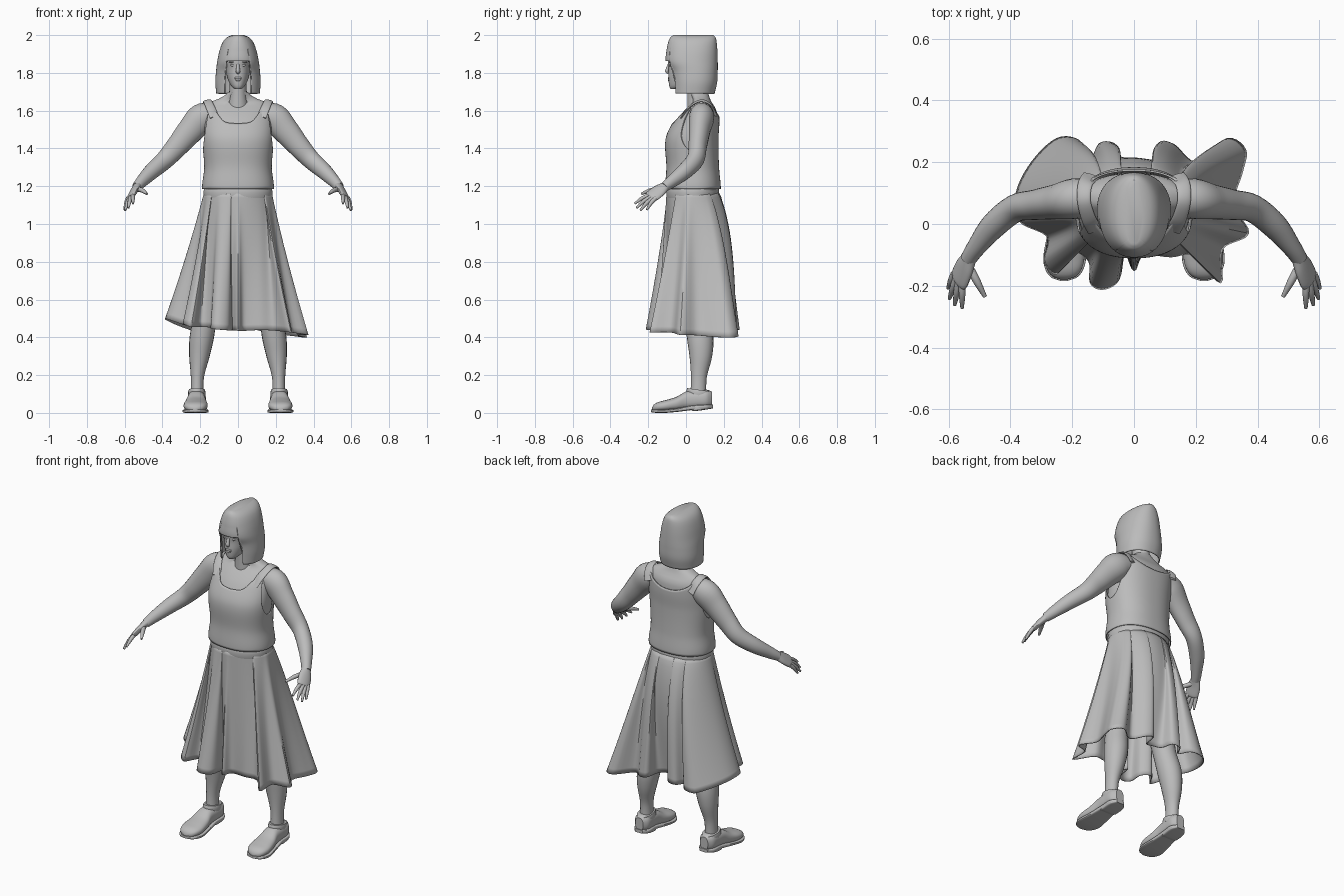
import bpy, bmesh, math
from mathutils import Vector

grey = bpy.data.materials.new("soft_grey")
grey.diffuse_color = (0.5, 0.5, 0.5, 1)


def curve(keys, x):
    """Smooth interpolation of rows (x, v1, v2, ...) at x."""
    x = min(max(x, keys[0][0]), keys[-1][0])
    i = 0
    while i < len(keys) - 2 and x > keys[i + 1][0]:
        i += 1
    a, b = keys[i], keys[i + 1]
    p, q = keys[max(i - 1, 0)], keys[min(i + 2, len(keys) - 1)]
    h = b[0] - a[0]
    t = (x - a[0]) / h
    out = []
    for k in range(1, len(a)):
        m0 = (b[k] - p[k]) / (b[0] - p[0]) * h
        m1 = (q[k] - a[k]) / (q[0] - a[0]) * h
        out.append(a[k] * (2*t**3 - 3*t**2 + 1) + m0 * (t**3 - 2*t**2 + t)
                   + b[k] * (3*t**2 - 2*t**3) + m1 * (t**3 - t**2))
    return out


def grid(name, rows, caps=True, thick=0):
    """Join closed rings of points into one surface."""
    bm = bmesh.new()
    rings = [[bm.verts.new(p) for p in r] for r in rows]
    n = len(rings[0])
    for r, s in zip(rings, rings[1:]):
        for i in range(n):
            bm.faces.new((r[i], r[(i + 1) % n], s[(i + 1) % n], s[i]))
    if caps:
        bm.faces.new(rings[0])
        bm.faces.new(rings[-1])
    elif thick < 0:
        bm.faces.new(rings[-1])
    bmesh.ops.recalc_face_normals(bm, faces=bm.faces)
    me = bpy.data.meshes.new(name)
    bm.to_mesh(me)
    bm.free()
    me.materials.append(grey)
    ob = bpy.data.objects.new(name, me)
    bpy.context.collection.objects.link(ob)
    if thick:
        mod = ob.modifiers.new("cloth_thickness", "SOLIDIFY")
        mod.thickness = abs(thick)
        mod.offset = 0
    return ob


def body(name, prof, lo, hi, n=64, m=30, e=2.3, grow=0, **kw):
    """Upright form: profile rows are z, half width, front y, back y.
    lo and hi give the bottom and top edge height around the form."""
    rows = []
    for j in range(m + 1):
        ring = []
        for i in range(n):
            a = 2 * math.pi * i / n
            c, s = math.cos(a), math.sin(a)
            z0, z1 = lo(c, s), hi(c, s)
            z = z0 + (z1 - z0) * j / m
            w, f, b = curve(prof, z)
            ring.append(((w + grow) * math.copysign(abs(c) ** (2 / e), c),
                         (f + b) / 2 + ((b - f) / 2 + grow) * math.copysign(abs(s) ** (2 / e), s), z))
        rows.append(ring)
    return grid(name, rows, **kw)


def tube(name, pts, side=1, n=20, sub=5, ref=(0, 0, 1)):
    """Limb along points x, y, z, half width, half depth."""
    keys = [(i,) + p for i, p in enumerate(pts)]
    m = (len(pts) - 1) * sub
    vals = [curve(keys, i / sub) for i in range(m + 1)]
    rows = []
    for i, v in enumerate(vals):
        d = (Vector(vals[min(i + 1, m)][:3]) - Vector(vals[max(i - 1, 0)][:3])).normalized()
        u = d.cross(Vector(ref)).normalized()
        w = u.cross(d)
        ring = []
        for k in range(n):
            a = 2 * math.pi * k / n
            p = Vector(v[:3]) + u * v[3] * math.cos(a) + w * v[4] * math.sin(a)
            ring.append((p.x * side, p.y, p.z))
        rows.append(ring)
    return grid(name, rows)


def ball(name, loc, size):
    rows = []
    for j in range(1, 12):
        t = math.pi * j / 12
        rows.append([(loc[0] + size[0] * math.sin(t) * math.cos(k * math.pi / 8),
                      loc[1] + size[1] * math.sin(t) * math.sin(k * math.pi / 8),
                      loc[2] + size[2] * math.cos(t)) for k in range(16)])
    return grid(name, rows)


def flat(z):
    return lambda c, s: z


# Torso and tank top
torso = [(1.15, .172, -.095, .170), (1.20, .178, -.098, .172), (1.30, .167, -.092, .163),
         (1.45, .178, -.096, .160), (1.55, .176, -.050, .165), (1.61, .172, .000, .158),
         (1.645, .150, .035, .135), (1.67, .085, .030, .125), (1.70, .050, .010, .115)]
body("torso", torso, flat(1.15), flat(1.70))
neckline = [(0, 1.53), (.35, 1.543), (.6, 1.595), (.8, 1.61), (.93, 1.46), (1, 1.39)]


def top_edge(c, s):
    z = curve(neckline, abs(c))[0]
    return max(z, 1.568 + .035 * (c / .6) ** 2) if s > 0 and abs(c) < .7 else z


body("tank_top", torso, flat(1.185), top_edge, n=128, grow=.009, caps=False, thick=.006)

# Neck, head and face
tube("neck", [(0, .065, 1.62, .056, .058), (0, .060, 1.69, .047, .053), (0, .055, 1.78, .045, .05)], ref=(0, 1, 0))
head = [(1.714, .016, -.080, -.03), (1.724, .030, -.087, .00), (1.745, .045, -.091, .05), (1.78, .058, -.093, .09),
        (1.82, .065, -.092, .12), (1.88, .070, -.094, .14), (1.95, .060, -.06, .14)]
body("head", head, flat(1.714), flat(1.95), e=2.2)
tube("nose", [(0, -.088, 1.85, .007, .006), (0, -.096, 1.828, .009, .008),
              (0, -.101, 1.808, .012, .009), (0, -.092, 1.799, .009, .006)], ref=(0, 1, 0), n=12)
for nm, z, w in (("upper_lip", 1.773, .022), ("lower_lip", 1.763, .018)):
    ball(nm, (0, -.091, z), (w, .005, .006))
for s in (-1, 1):
    ball("eye", (s * .028, -.084, 1.840), (.013, .005, .006))
    ball("eyebrow", (s * .029, -.083, 1.858), (.02, .008, .005))

# Bobbed hair with fringe
hair = [(1.69, .112, -.072, .148), (1.75, .117, -.074, .162), (1.81, .113, -.082, .165), (1.86, .107, -.104, .165),
        (1.92, .094, -.100, .163), (1.965, .076, -.090, .159), (1.988, .054, -.079, .153), (1.998, .028, -.065, .142)]


def hair_edge(c, s):
    if s > 0:
        return 1.69
    t = min(max((.57 - abs(c)) / .04, 0), 1)
    return 1.69 + .172 * t


body("hair", hair, hair_edge, flat(1.998), n=160, m=36, e=2.2, caps=False, thick=-.006)

# Skirt: a flared sheet falling from the waist to a pleated hem
hem = [(.37, -.03), (.32, .06), (.35, .17), (.36, .24), (.30, .275), (.20, .20), (.13, .255),
       (.08, .26), (.06, .18), (0, .17), (-.04, .19), (-.06, .255), (-.11, .26), (-.14, .21),
       (-.18, .27), (-.25, .275), (-.33, .20), (-.38, .10), (-.37, .01), (-.28, -.04), (-.29, -.12),
       (-.25, -.16), (-.20, -.09), (-.145, -.12), (-.14, -.19), (-.10, -.21), (-.05, -.18),
       (-.03, -.09), (0, -.15), (.03, -.10), (.12, -.105), (.20, -.10), (.28, -.19), (.285, -.08)]
N = len(hem)
loop = [(i - 2,) + hem[(i - 2) % N] for i in range(N + 4)]
rows = []
for j in range(25):
    t = j / 24
    ring = []
    for i in range(N * 5):
        x, y = curve(loop, i / 5)
        a = math.atan2(y - .035, x)
        wx, wy = .176 * math.cos(a), .035 + .135 * math.sin(a)
        bump = .042 * math.sin(math.pi * t ** .7) * max(math.sin(a), 0)
        bottom = .445 - .03 * max(x, 0) / .3 - .01 * math.sin(3 * a) + .04 * max(-x - .25, 0) / .1
        f = t * (.85 + .15 * t)
        ring.append((wx + (x - wx) * f, wy + (y - wy) * f + bump, 1.17 + (bottom - 1.17) * t))
    rows.append(ring)
grid("skirt", rows, caps=False, thick=.006)
band = [(1.125, .178, -.099, .172), (1.15, .182, -.103, .175), (1.175, .182, -.103, .175), (1.192, .176, -.098, .172)]
body("waistband", band, flat(1.125), flat(1.192), m=8, e=2.1)

for s in (-1, 1):
    # Shoulder straps
    tube("shoulder_strap", [(.125, -.022, 1.565, .026, .006), (.146, .016, 1.617, .024, .006),
                            (.162, .075, 1.652, .022, .006), (.158, .128, 1.633, .024, .006),
                            (.138, .156, 1.575, .028, .006)], s, ref=(.2, .01, 1))
    # Arms
    tube("arm", [(.12, .085, 1.585, .06, .055), (.19, .082, 1.560, .066, .079), (.25, .072, 1.497, .057, .071),
                 (.32, .062, 1.414, .049, .059), (.385, .050, 1.342, .045, .050), (.455, -.006, 1.28, .042, .043),
                 (.51, -.075, 1.225, .031, .033), (.537, -.115, 1.195, .026, .025)], s)
    # Hands
    tube("palm", [(.530, -.105, 1.203, .024, .022), (.548, -.14, 1.178, .038, .018),
                  (.565, -.18, 1.148, .040, .015), (.570, -.19, 1.140, .030, .010)],
         s, ref=(.75, -.1, .65))
    fingers = [((.582, -.160, 1.138), (.602, -.208, 1.075)), ((.575, -.175, 1.138), (.597, -.242, 1.072)),
               ((.567, -.185, 1.145), (.580, -.262, 1.085)), ((.556, -.188, 1.155), (.556, -.272, 1.108)),
               ((.535, -.135, 1.185), (.482, -.235, 1.160))]
    for k, (b, tip) in enumerate(fingers):
        mid = tuple((p + q) / 2 + (.006 if i == 2 else 0) for i, (p, q) in enumerate(zip(b, tip)))
        r = .013 if k == 4 else .011
        tube("thumb" if k == 4 else "finger", [b + (r, r), mid + (r * .95, r * .95), tip + (r * .5, r * .5)], s, n=10, sub=4)
    # Legs
    tube("leg", [(.095, .05, .98, .088, .10), (.13, .05, .75, .082, .09), (.168, .055, .54, .064, .066),
                 (.192, .075, .40, .064, .070), (.205, .078, .30, .054, .060), (.215, .068, .19, .035, .042),
                 (.217, .065, .08, .034, .042)], s, ref=(0, 1, 0))
    # Shoes: sections run y, half width, bottom, top
    for nm, prof, e in (
        ("shoe", [(-.180, .010, .016, .028), (-.172, .034, .010, .042), (-.15, .054, .008, .056), (-.11, .064, .008, .067),
                  (-.05, .058, .012, .085), (0, .048, .018, .113), (.06, .048, .022, .120),
                  (.11, .046, .025, .123), (.138, .026, .035, .112)], 2.4),
        ("sole", [(-.184, .012, .004, .018), (-.176, .038, .002, .018), (-.15, .060, .0, .018), (-.11, .069, .0, .018),
                  (-.04, .060, .006, .026), (.04, .050, .016, .040), (.11, .050, .022, .044),
                  (.143, .026, .028, .044)], 5),
        ("heel", [(.03, .045, .012, .035), (.05, .050, .010, .035), (.11, .048, .018, .04),
                  (.143, .026, .024, .04)], 5)):
        rows = []
        y0, y1 = prof[0][0], prof[-1][0]
        for j in range(37):
            y = y0 + (y1 - y0) * j / 36
            w, lo, hi = curve(prof, y)
            ring = []
            for k in range(28):
                c, d = math.cos(k * math.pi / 14), math.sin(k * math.pi / 14)
                ring.append((s * (.221 - y * .03 + w * math.copysign(abs(c) ** (2 / e), c)), y,
                             (lo + hi) / 2 + (hi - lo) / 2 * math.copysign(abs(d) ** (2 / e), d)))
            rows.append(ring)
        grid(nm, rows)
    # Ankle collar
    tube("shoe_collar", [(.218, .066, .09, .046, .062), (.218, .068, .108, .046, .066),
                         (.218, .070, .122, .043, .064)], s, ref=(0, 1, 0))

# Smooth shading with kept edges
for ob in bpy.context.collection.objects:
    ob.select_set(True)
    bpy.context.view_layer.objects.active = ob
bpy.ops.object.shade_smooth_by_angle(angle=math.radians(40))
